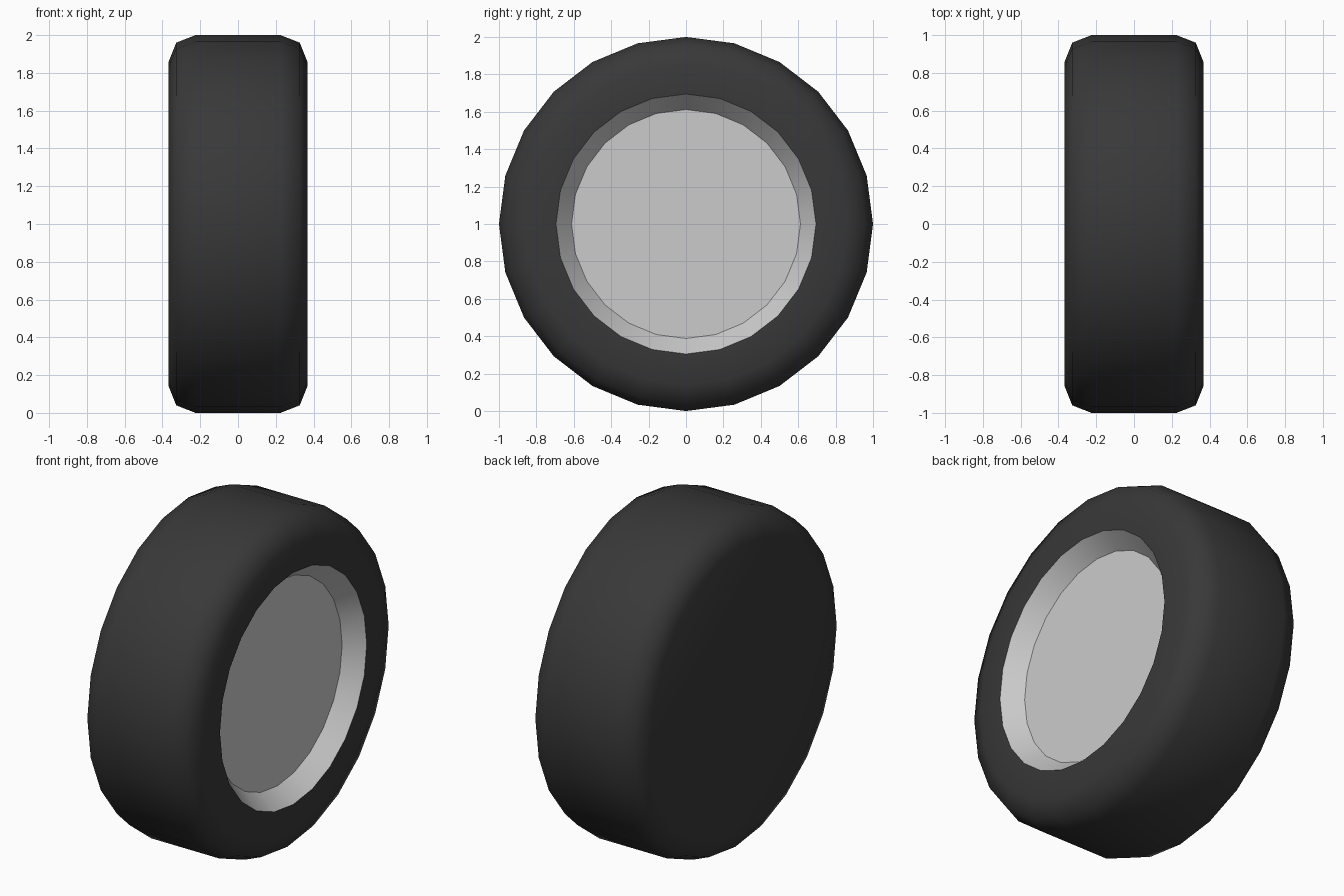
import bpy, bmesh, math

if "Cube" in bpy.data.objects:
    bpy.data.objects.remove(bpy.data.objects["Cube"])

SIDES = 24


def lathe(name, profile, cap_start=False, cap_end=False):
    """Revolve (x, radius) points around the horizontal wheel axle."""
    bm = bmesh.new()
    rings = []
    for x, r in profile:
        ring = []
        for i in range(SIDES):
            a = 2 * math.pi * i / SIDES
            ring.append(bm.verts.new((x, r * math.sin(a), 1 + r * math.cos(a))))
        rings.append(ring)
    for a, b in zip(rings, rings[1:]):
        for i in range(SIDES):
            j = (i + 1) % SIDES
            bm.faces.new((a[i], b[i], b[j], a[j]))
    # Profiles run from -x outward to +x, so these windings face outward
    if cap_start:
        bm.faces.new(rings[0])
    if cap_end:
        bm.faces.new(rings[-1][::-1])
    mesh = bpy.data.meshes.new(name)
    bm.to_mesh(mesh)
    bm.free()
    obj = bpy.data.objects.new(name, mesh)
    bpy.context.collection.objects.link(obj)
    bpy.ops.object.select_all(action='DESELECT')
    obj.select_set(True)
    bpy.context.view_layer.objects.active = obj
    bpy.ops.object.shade_smooth_by_angle(angle=math.radians(50))
    return obj


# Tyre: closed flat back, rounded shoulders, open front wall
tyre = lathe("tyre", [(-0.367, 0.86), (-0.327, 0.96), (-0.225, 1.0),
                      (0.225, 1.0), (0.327, 0.96), (0.367, 0.86),
                      (0.367, 0.695)], cap_start=True)
rubber = bpy.data.materials.new("dark_rubber")
rubber.diffuse_color = (0.04, 0.04, 0.04, 1)
rubber.use_nodes = True
rubber.node_tree.nodes["Principled BSDF"].inputs["Base Color"].default_value = rubber.diffuse_color
tyre.data.materials.append(rubber)

# Rim: sloped lip leading to a recessed flat disc
rim = lathe("rim", [(0.367, 0.695), (0.262, 0.612)], cap_end=True)

# Make all windings face outward (away from the tyre body)
for obj, test in ((tyre, lambda f: f.calc_center_median()[0] < -0.36 and f.normal.x > 0),
                  (rim, lambda f: len(f.verts) > 4 and f.normal.x < 0)):
    bm = bmesh.new()
    bm.from_mesh(obj.data)
    bmesh.ops.recalc_face_normals(bm, faces=bm.faces)
    bm.normal_update()
    if any(test(f) for f in bm.faces):
        bmesh.ops.reverse_faces(bm, faces=bm.faces)
    bm.to_mesh(obj.data)
    bm.free()
